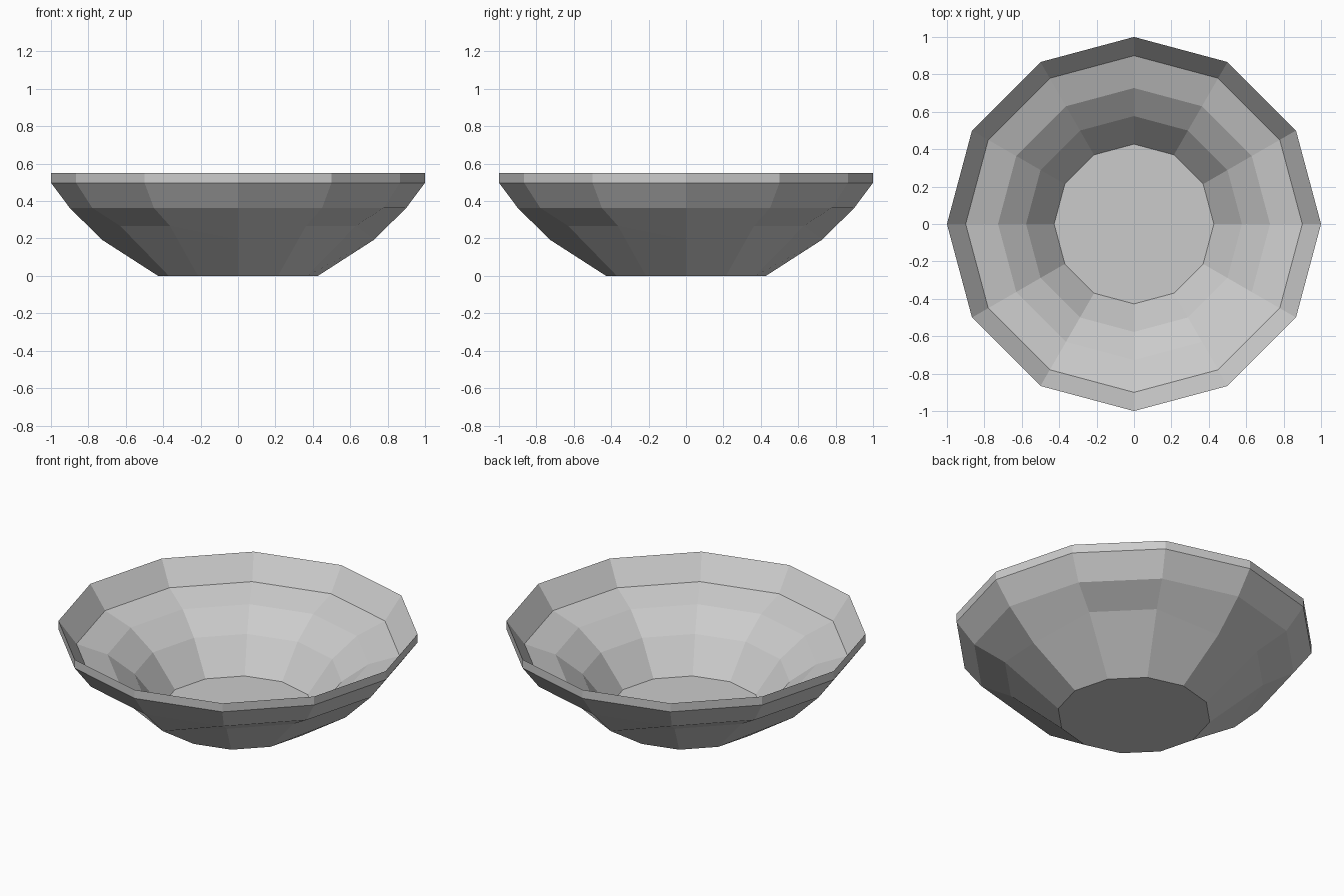
import bpy, bmesh, math

if "Cube" in bpy.data.objects:
    bpy.data.objects.remove(bpy.data.objects["Cube"])

SIDES = 12

# Closed wall profile (radius, height): outside from base to rim, then inside down to floor
PROFILE = [(0.427, 0.0), (0.727, 0.267), (0.90, 0.364), (1.0, 0.498), (1.0, 0.55),
           (0.90, 0.413), (0.727, 0.355), (0.577, 0.243), (0.427, 0.055)]
BELLY_RING = 1      # outer ring whose four axis corners sag lower
BELLY_LOW_Z = 0.193


def ring(bm, index, radius, height):
    verts = []
    for i in range(SIDES):
        a = 2 * math.pi * i / SIDES
        z = BELLY_LOW_Z if index == BELLY_RING and i % 3 == 0 else height
        verts.append(bm.verts.new((radius * math.cos(a), radius * math.sin(a), z)))
    return verts


# Bowl: twelve-sided faceted shell
bm = bmesh.new()
rings = [ring(bm, n, r, z) for n, (r, z) in enumerate(PROFILE)]
for low, high in zip(rings, rings[1:]):
    for i in range(SIDES):
        j = (i + 1) % SIDES
        bm.faces.new((low[i], low[j], high[j], high[i]))

# Underside and inner floor
bm.faces.new(list(reversed(rings[0])))
bm.faces.new(rings[-1])
bmesh.ops.recalc_face_normals(bm, faces=bm.faces)

mesh = bpy.data.meshes.new("bowl")
bm.to_mesh(mesh)
bm.free()
bowl = bpy.data.objects.new("bowl", mesh)
bpy.context.collection.objects.link(bowl)
